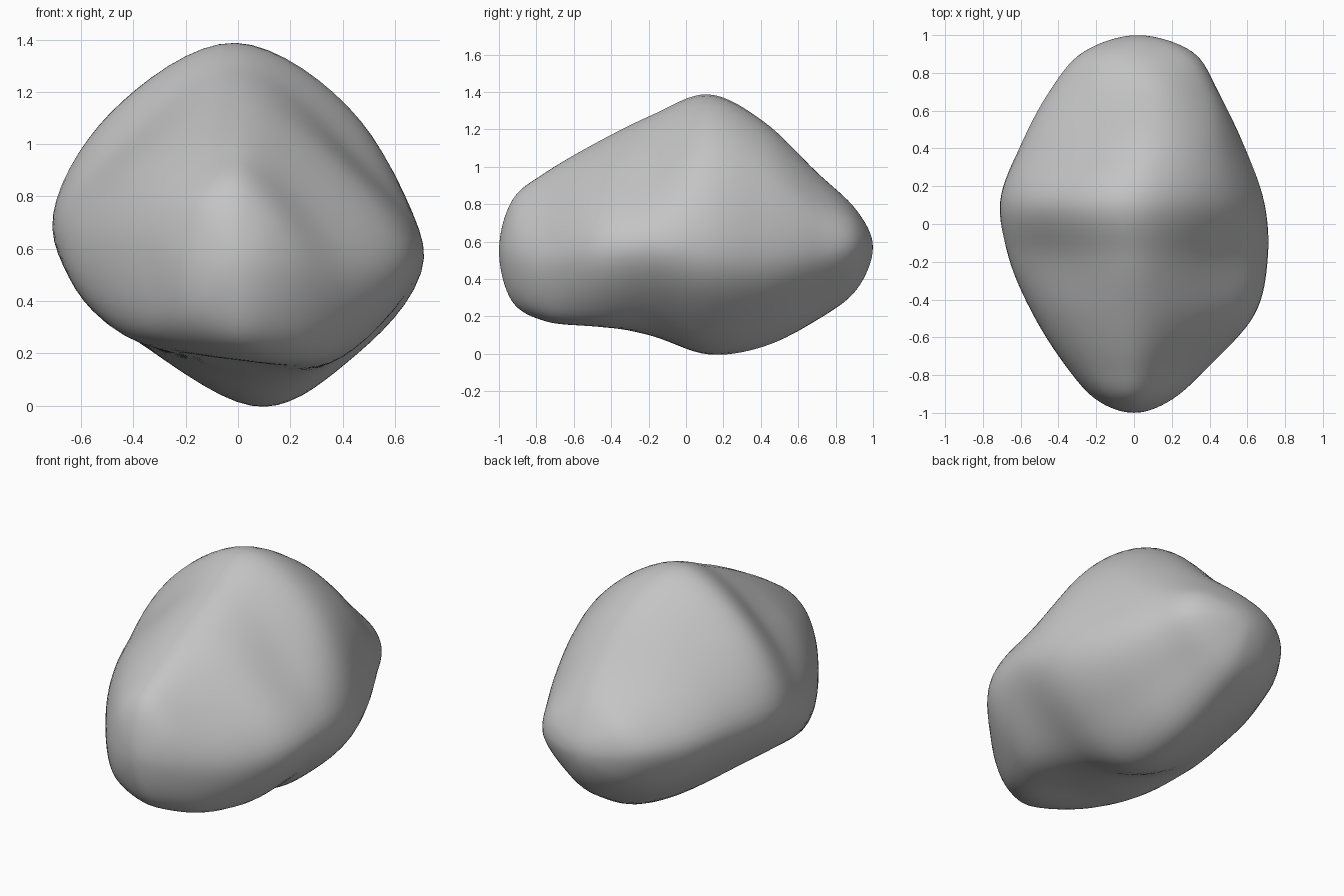
import bpy
import bmesh
import math
from mathutils import Vector

cube = bpy.data.objects.get("Cube")
if cube:
    bpy.data.objects.remove(cube, do_unlink=True)

# Cross-sections along y: eight (x, z) points each, from the +x side over the top
SECTIONS = {
    -.93: [(.2, .53), (.14, .7), (0, .82), (-.14, .75), (-.2, .55), (-.15, .37), (.02, .28), (.14, .36)],
    -.75: [(.4, .5), (.26, .77), (.01, .97), (-.25, .85), (-.36, .6), (-.3, .29), (.02, .18), (.28, .22)],
    -.48: [(.64, .54), (.42, .88), (.02, 1.13), (-.35, .95), (-.53, .63), (-.44, .28), (0, .17), (.38, .18)],
    -.18: [(.71, .57), (.46, .95), (.01, 1.28), (-.42, 1.02), (-.66, .66), (-.52, .33), (.06, .1), (.42, .2)],
    .12: [(.69, .54), (.47, 1.09), (-.01, 1.39), (-.49, 1.12), (-.71, .68), (-.45, .31), (.05, 0), (.41, .16)],
    .42: [(.58, .52), (.44, 1), (.07, 1.24), (-.35, 1.03), (-.6, .66), (-.37, .3), (.06, .04), (.36, .21)],
    .7: [(.44, .53), (.39, .78), (.12, .97), (-.24, .86), (-.45, .62), (-.3, .34), (.05, .18), (.29, .33)],
    .91: [(.31, .57), (.25, .7), (.04, .77), (-.17, .73), (-.27, .6), (-.18, .43), (.03, .34), (.2, .43)],
}
FRONT_TIP = Vector((0, -1, .55))
BACK_TIP = Vector((.02, 1, .57))
STEPS = 8


def spline(a, b, c, d, t):
    """Smooth curve from b to c that passes through its points."""
    return b + (c - a) * (t / 2) + (a * 2 - b * 5 + c * 4 - d) * (t * t / 2) \
        + (b * 3 - a - c * 3 + d) * (t ** 3 / 2)


def closed_ring(y, points):
    """Round a cross-section into a smooth closed ring."""
    pts = [Vector((x, y, z)) for x, z in points]
    n = len(pts)
    return [spline(pts[i - 1], pts[i], pts[(i + 1) % n], pts[(i + 2) % n], s / STEPS)
            for i in range(n) for s in range(STEPS)]


def opposite(ring):
    half = len(ring) // 2
    return ring[half:] + ring[:half]


# Loft: the rings carry on across each tip so that both ends are rounded
rings = [closed_ring(y, points) for y, points in SECTIONS.items()]
count = len(rings[0])
stations = [opposite(rings[0]), [FRONT_TIP] * count, *rings,
            [BACK_TIP] * count, opposite(rings[-1])]
loft = []
for k in range(1, len(stations) - 2):
    for s in range(STEPS):
        loft.append([spline(*(stations[k + j][i] for j in (-1, 0, 1, 2)), s / STEPS)
                     for i in range(count)])
loft = loft[1:]

# Stone surface
bm = bmesh.new()
front = bm.verts.new(FRONT_TIP)
back = bm.verts.new(BACK_TIP)
grid = [[bm.verts.new(p) for p in ring] for ring in loft]
for i in range(count):
    j = (i + 1) % count
    bm.faces.new((front, grid[0][i], grid[0][j]))
    bm.faces.new((back, grid[-1][j], grid[-1][i]))
    for a, b in zip(grid, grid[1:]):
        bm.faces.new((a[i], b[i], b[j], a[j]))
# Soften the creases a little
bmesh.ops.smooth_vert(bm, verts=bm.verts, factor=.5, use_axis_x=True, use_axis_y=True, use_axis_z=True)
bmesh.ops.recalc_face_normals(bm, faces=bm.faces)

mesh = bpy.data.meshes.new("boulder")
bm.to_mesh(mesh)
bm.free()
boulder = bpy.data.objects.new("boulder", mesh)
bpy.context.collection.objects.link(boulder)

# Plain grey stone
stone = bpy.data.materials.new("stone grey")
stone.use_nodes = True
colour = (.55, .55, .55, 1)
stone.diffuse_color = colour
stone.node_tree.nodes["Principled BSDF"].inputs["Base Color"].default_value = colour
mesh.materials.append(stone)

bpy.ops.object.select_all(action='DESELECT')
boulder.select_set(True)
bpy.context.view_layer.objects.active = boulder
bpy.ops.object.shade_smooth_by_angle(angle=math.radians(60))
